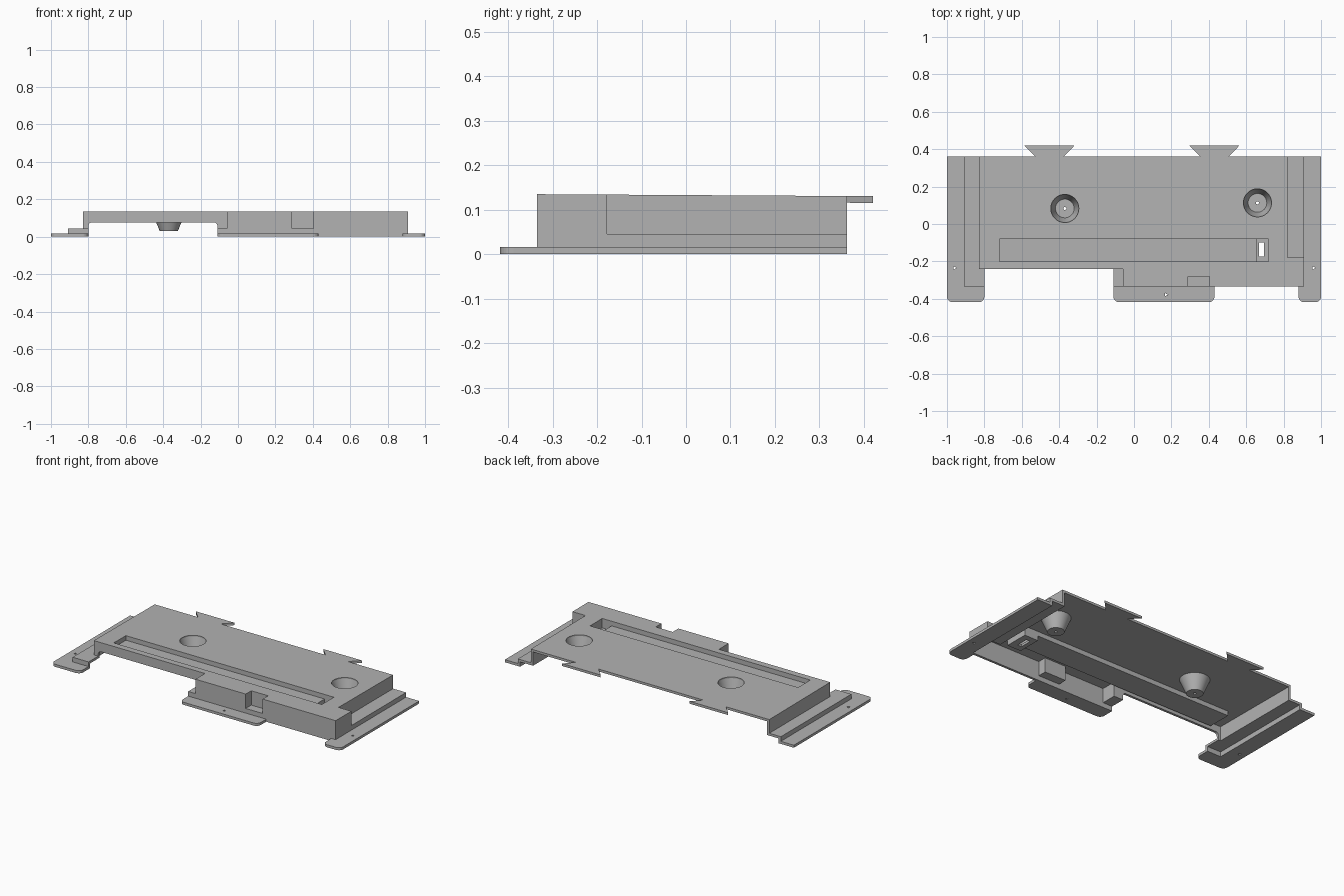
import bpy, bmesh, math
from mathutils import Vector

if "Cube" in bpy.data.objects:
    bpy.data.objects.remove(bpy.data.objects["Cube"])

T = 0.015                                   # sheet thickness
FRONT, BACK, RECESS = -0.335, 0.362, -0.24  # main y planes
LEDGE, WALL_TOP = 0.045, 0.12               # main z levels

grey = bpy.data.materials.new("plain_grey")
grey.use_nodes = True
grey.diffuse_color = (0.45, 0.45, 0.45, 1)
grey.node_tree.nodes["Principled BSDF"].inputs["Base Color"].default_value = grey.diffuse_color


def finish(name, bm):
    bmesh.ops.recalc_face_normals(bm, faces=bm.faces)
    mesh = bpy.data.meshes.new(name)
    bm.to_mesh(mesh)
    bm.free()
    mesh.materials.append(grey)
    obj = bpy.data.objects.new(name, mesh)
    bpy.context.collection.objects.link(obj)
    return obj


def add_box(bm, x0, x1, y0, y1, z0, z1):
    verts = bmesh.ops.create_cube(bm, size=1)["verts"]
    for v in verts:
        v.co = Vector((x1 if v.co.x > 0 else x0,
                       y1 if v.co.y > 0 else y0,
                       z1 if v.co.z > 0 else z0))


def boxes(name, *parts):
    bm = bmesh.new()
    for p in parts:
        add_box(bm, *p)
    return finish(name, bm)


def rounded(points, steps=6):
    """Replace each point that carries a radius by a corner arc."""
    out = []
    for i, p in enumerate(points):
        c = Vector(p[:2])
        if len(p) == 2:
            out.append(c)
            continue
        a = (Vector(points[i - 1][:2]) - c).normalized() * p[2]
        b = (Vector(points[(i + 1) % len(points)][:2]) - c).normalized() * p[2]
        for k in range(steps + 1):
            t = k / steps * math.pi / 2
            out.append(c + a * (1 - math.sin(t)) + b * (1 - math.cos(t)))
    return out


def prism(name, points, low, high, along_y=False):
    """Extrude an outline along z, or along y for a front profile."""
    bm = bmesh.new()
    place = (lambda p: (p.x, low, p.y)) if along_y else (lambda p: (p.x, p.y, low))
    face = bm.faces.new([bm.verts.new(place(p)) for p in rounded(points)])
    new = bmesh.ops.extrude_face_region(bm, geom=[face])["geom"]
    move = Vector((0, high - low, 0) if along_y else (0, 0, high - low))
    bmesh.ops.translate(bm, vec=move, verts=[g for g in new if isinstance(g, bmesh.types.BMVert)])
    return finish(name, bm)


def cut(obj, cutter):
    mod = obj.modifiers.new("cut", "BOOLEAN")
    mod.operation, mod.solver, mod.object = "DIFFERENCE", "EXACT", cutter
    bpy.context.view_layer.update()
    graph = bpy.context.evaluated_depsgraph_get()
    result = bpy.data.meshes.new_from_object(obj.evaluated_get(graph))
    obj.modifiers.clear()
    obj.data = result
    bpy.data.objects.remove(cutter)


def drill(obj, x, y, radius, sides):
    ring = [(x + radius * math.cos(i * math.tau / sides),
             y + radius * math.sin(i * math.tau / sides)) for i in range(sides)]
    cut(obj, prism("hole_cutter", ring, -0.1, 0.3))


# Top plate with front notches and two dovetail tabs
outline = [(-0.83, BACK), (-0.83, RECESS), (-0.06, RECESS), (-0.06, FRONT),
           (0.288, FRONT), (0.288, -0.28), (0.405, -0.28), (0.405, FRONT),
           (0.91, FRONT), (0.91, -0.178), (0.82, -0.178), (0.82, BACK)]
for cx in (0.43, -0.452):
    outline += [(cx + 0.078, BACK), (cx + 0.134, 0.42), (cx - 0.134, 0.42), (cx - 0.078, BACK)]
plate = prism("top_plate", outline, WALL_TOP, WALL_TOP + T)
for v in plate.data.vertices:               # slight fall toward the back
    v.co.z -= 0.006 * (v.co.y - FRONT)

# Conical wells sunk through the plate
PROFILE = [(0.075, 0.125), (0.05, 0.045), (0.008, 0.045),
           (0.008, 0.03), (0.048, 0.03), (0.088, 0.125)]
SIDES = 40
for side, cx, cy in (("right", -0.37, 0.083), ("left", 0.66, 0.113)):
    drill(plate, cx, cy, 0.075, SIDES)
    bm = bmesh.new()
    rings = [[bm.verts.new((cx + r * math.cos(i * math.tau / SIDES),
                            cy + r * math.sin(i * math.tau / SIDES), z))
              for i in range(SIDES)] for r, z in PROFILE]
    for k, a in enumerate(rings):
        b = rings[(k + 1) % len(rings)]
        for i in range(SIDES):
            j = (i + 1) % SIDES
            bm.faces.new((a[i], a[j], b[j], b[i]))
    well = finish(side + "_well", bm)
    bpy.context.view_layer.objects.active = well
    well.select_set(True)
    bpy.ops.object.shade_smooth_by_angle(angle=math.radians(30))
    well.select_set(False)

# Long channel with a deeper slotted pocket at one end
X, Y0, Y1, SPLIT = 0.72, -0.2, -0.08, 0.655
cut(plate, boxes("channel_cutter", (-X, X, Y0, Y1, 0.08, 0.2)))
boxes("channel",
      (-X - T, SPLIT, Y0 - T, Y1 + T, 0.09, 0.105),
      (-X - T, X + T, Y0 - T, Y0, 0.09, 0.125),
      (-X - T, X + T, Y1, Y1 + T, 0.09, 0.125),
      (-X - T, -X, Y0, Y1, 0.09, 0.125),
      (X, X + T, Y0, Y1, 0.06, 0.125))
boxes("pocket_walls",
      (SPLIT - T, SPLIT, Y0 - T, Y1 + T, 0.06, 0.1),
      (SPLIT, X + T, Y0 - T, Y0, 0.06, 0.1),
      (SPLIT, X + T, Y1, Y1 + T, 0.06, 0.1))
pocket = boxes("pocket_floor", (SPLIT, X, Y0, Y1, 0.06, 0.075))
cut(pocket, boxes("slot_cutter", (0.667, 0.695, -0.175, -0.1, 0, 0.2)))

# Front wall with its small open notch
boxes("front_wall",
      (-0.06, 0.288, FRONT, FRONT + T, 0, WALL_TOP),
      (0.405, 0.91, FRONT, FRONT + T, 0, WALL_TOP),
      (-0.11, -0.06, FRONT, FRONT + T, 0, LEDGE),
      (0.288, 0.405, FRONT, FRONT + T, 0, LEDGE))
boxes("front_notch",
      (0.273, 0.42, -0.28, -0.28 + T, LEDGE - T, WALL_TOP),
      (0.273, 0.288, FRONT + T, -0.28, LEDGE - T, WALL_TOP),
      (0.405, 0.42, FRONT + T, -0.28, LEDGE - T, WALL_TOP),
      (0.288, 0.405, FRONT + T, -0.28, LEDGE - T, LEDGE))

# Recessed front wall above the wide opening
prism("recessed_wall",
      [(-0.83, WALL_TOP), (-0.83, 0.03), (-0.8, 0.03), (-0.8, 0.077, 0.02),
       (-0.11, 0.077, 0.02), (-0.11, 0.03), (-0.06, 0.03), (-0.06, WALL_TOP)],
      RECESS, RECESS + T, along_y=True)
boxes("centre_side_wall", (-0.06, -0.06 + T, FRONT, RECESS + T, LEDGE - T, WALL_TOP))
boxes("centre_ledge", (-0.11, -0.06, FRONT, RECESS, LEDGE - T, LEDGE))

# Stepped right side
boxes("right_step",
      (-0.91, -0.83, FRONT, BACK, LEDGE - T, LEDGE),
      (-0.83, -0.8, FRONT, RECESS, LEDGE - T, LEDGE),
      (-0.91, -0.91 + T, FRONT, BACK, 0, LEDGE),
      (-0.91, -0.8, FRONT, FRONT + T, 0, LEDGE),
      (-0.83, -0.83 + T, RECESS, BACK, LEDGE - T, WALL_TOP))

# Stepped left side with a full-height front corner
boxes("left_step",
      (0.82, 0.91, -0.178, BACK, LEDGE - T, LEDGE),
      (0.91 - T, 0.91, FRONT, BACK, 0, LEDGE),
      (0.91 - T, 0.91, FRONT, -0.178, LEDGE, WALL_TOP),
      (0.82 - T, 0.82, -0.178 - T, BACK, LEDGE - T, WALL_TOP),
      (0.82 - T, 0.91, -0.178 - T, -0.178, LEDGE - T, WALL_TOP))

# Mounting flanges with rounded corners and small three-sided holes
R, EDGE = 0.03, -0.418
right = prism("right_flange",
              [(-1, BACK), (-1, EDGE, R), (-0.8, EDGE, R), (-0.8, FRONT + T),
               (-0.91 + T, FRONT + T), (-0.91 + T, BACK)], 0, 0.016)
left = prism("left_flange",
             [(1, BACK), (1, EDGE, R), (0.88, EDGE, R), (0.88, FRONT + T),
              (0.91 - T, FRONT + T), (0.91 - T, BACK)], 0, 0.016)
front = prism("front_flange",
              [(-0.11, FRONT + T), (-0.11, EDGE, R), (0.43, EDGE, R), (0.43, FRONT + T)], 0, 0.016)
for flange, hx, hy in ((right, -0.96, -0.235), (left, 0.96, -0.235), (front, 0.17, -0.378)):
    drill(flange, hx, hy, 0.011, 3)
